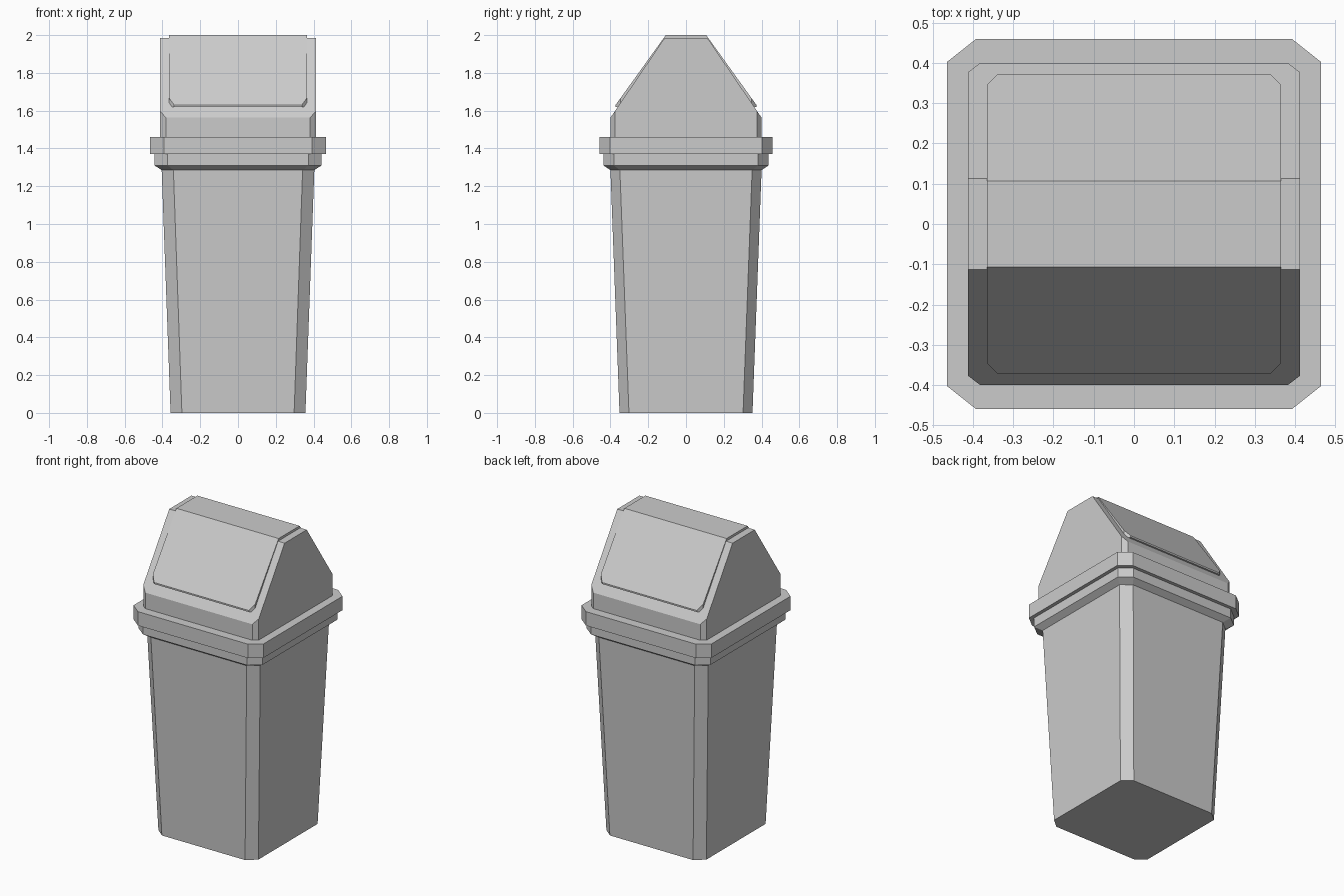
import bpy
import bmesh
from mathutils import Vector

if "Cube" in bpy.data.objects:
    bpy.data.objects.remove(bpy.data.objects["Cube"])


def octagon(hx, hy, cx, cy, z):
    """Rectangle with cut corners, as a ring of points."""
    return [(hx, -hy + cy, z), (hx, hy - cy, z), (hx - cx, hy, z), (-hx + cx, hy, z),
            (-hx, hy - cy, z), (-hx, -hy + cy, z), (-hx + cx, -hy, z), (hx - cx, -hy, z)]


def loft(bm, rings):
    """Closed stack of octagon rings."""
    loops = [[bm.verts.new(p) for p in octagon(*r)] for r in rings]
    for a, b in zip(loops, loops[1:]):
        for i in range(8):
            j = (i + 1) % 8
            bm.faces.new((a[i], a[j], b[j], b[i]))
    bm.faces.new(loops[0][::-1])
    bm.faces.new(loops[-1])


def slope_cut(bm, low, high):
    """Trim front and back along the line through two (y, z) points."""
    ny, nz = high[1] - low[1], low[0] - high[0]
    for s in (-1, 1):
        geom = bm.verts[:] + bm.edges[:] + bm.faces[:]
        res = bmesh.ops.bisect_plane(bm, geom=geom, dist=1e-5,
                                     plane_co=Vector((0, s * low[0], low[1])),
                                     plane_no=Vector((0, s * ny, nz)), clear_outer=True)
        edges = [e for e in res["geom_cut"]
                 if isinstance(e, bmesh.types.BMEdge) and e.is_boundary]
        bmesh.ops.edgeloop_fill(bm, edges=edges)


def make(name, rings, cut=None):
    bm = bmesh.new()
    loft(bm, rings)
    if cut:
        slope_cut(bm, *cut)
    bmesh.ops.recalc_face_normals(bm, faces=bm.faces)
    mesh = bpy.data.meshes.new(name)
    bm.to_mesh(mesh)
    bm.free()
    obj = bpy.data.objects.new(name, mesh)
    bpy.context.collection.objects.link(obj)
    return obj


# Tapered bin with flared collar
make("bin_body", [(0.357, 0.352, 0.06, 0.05, 0.0),
                  (0.404, 0.40, 0.062, 0.05, 1.285),
                  (0.442, 0.437, 0.07, 0.055, 1.31),
                  (0.442, 0.437, 0.07, 0.055, 1.37)])

# Wide rim of the lid
make("lid_rim", [(0.465, 0.459, 0.072, 0.057, 1.37),
                 (0.465, 0.459, 0.072, 0.057, 1.46)])

# Lid housing with sloped front and back
make("lid_housing", [(0.412, 0.40, 0.03, 0.023, 1.46),
                     (0.412, 0.40, 0.03, 0.023, 1.985)],
     cut=((0.40, 1.563), (0.113, 1.985)))

# Swing flap, slightly raised from the housing
make("swing_flap", [(0.365, 0.373, 0.027, 0.027, 1.62),
                    (0.365, 0.373, 0.027, 0.027, 2.0)],
     cut=((0.373, 1.63), (0.107, 2.0)))
